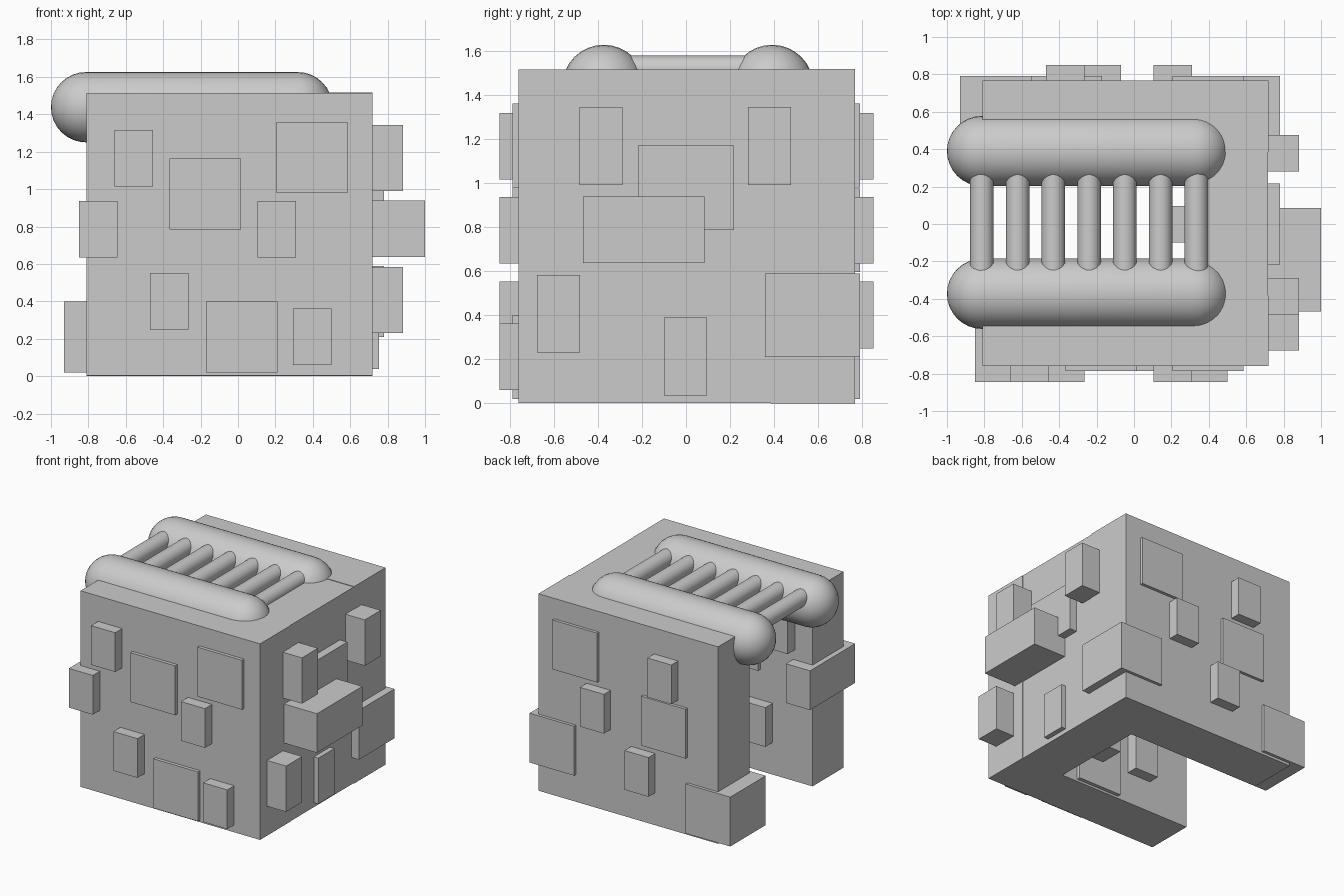
import bpy, bmesh, math
from mathutils import Vector

if "Cube" in bpy.data.objects:
    bpy.data.objects.remove(bpy.data.objects["Cube"])

stone = bpy.data.materials.new("stone_grey")
stone.diffuse_color = (0.6, 0.6, 0.6, 1)
stone.use_nodes = True
stone.node_tree.nodes["Principled BSDF"].inputs["Base Color"].default_value = stone.diffuse_color


def finish(name, bm):
    bmesh.ops.recalc_face_normals(bm, faces=bm.faces)
    me = bpy.data.meshes.new(name)
    bm.to_mesh(me)
    bm.free()
    me.materials.append(stone)
    ob = bpy.data.objects.new(name, me)
    bpy.context.collection.objects.link(ob)
    return ob


def smooth(ob):
    bpy.ops.object.select_all(action='DESELECT')
    bpy.context.view_layer.objects.active = ob
    ob.select_set(True)
    bpy.ops.object.shade_smooth_by_angle(angle=math.radians(40))


def box(name, lo, hi):
    bm = bmesh.new()
    bmesh.ops.create_cube(bm, size=1)
    lo, hi = Vector(lo), Vector(hi)
    for v in bm.verts:
        v.co = (lo + hi) / 2 + v.co * (hi - lo)
    return finish(name, bm)


def turned(name, profile, axis, centre, sides=32):
    """Lathe of (distance along axis, radius) pairs about the x or y axis."""
    bm = bmesh.new()
    pts = [Vector((a, 0, r)) if axis == 'X' else Vector((0, a, r)) for a, r in profile]
    vs = [bm.verts.new(p + Vector(centre)) for p in pts]
    es = [bm.edges.new(p) for p in zip(vs, vs[1:])]
    bmesh.ops.spin(bm, geom=vs + es, cent=centre, angle=math.tau, steps=sides,
                   axis=(1, 0, 0) if axis == 'X' else (0, 1, 0))
    bmesh.ops.remove_doubles(bm, verts=bm.verts, dist=1e-4)
    ob = finish(name, bm)
    smooth(ob)
    return ob


# Three walls, open on the -x side
box("front_wall", (-0.81, -0.76, 0.003), (0.72, -0.383, 1.513))
box("back_wall", (-0.81, 0.385, 0), (0.72, 0.767, 1.517))
box("right_wall", (0.345, -0.383, 0.003), (0.717, 0.385, 1.513))

# Stones set through the front and back walls: (left x, bottom z)
front_small = [(-0.66, 1.015), (-0.85, 0.635), (0.105, 0.635), (-0.47, 0.25), (0.295, 0.06)]
front_large = [(-0.365, 0.785), (0.205, 0.98), (-0.17, 0.02)]
back_small = [(-0.47, 1.015), (0.105, 0.635), (-0.275, 0.25)]
back_large = [(0.205, 0.98), (-0.55, 0.595), (0.40, 0.21), (-0.93, 0.02)]

for side, y, small, large in (("front", -0.57, front_small, front_large),
                              ("back", 0.574, back_small, back_large)):
    for i, (x, z) in enumerate(small):
        box(f"{side}_small_stone_{i}", (x, y - 0.275, z), (x + 0.205, y + 0.275, z + 0.302))
    for i, (x, z) in enumerate(large):
        box(f"{side}_large_stone_{i}", (x, y - 0.216, z), (x + 0.38, y + 0.216, z + 0.38))

# Stones in the right wall: (left y, bottom z, outer x)
for i, (y, z, x) in enumerate([(-0.483, 0.99, 0.883), (0.282, 0.99, 0.883),
                               (-0.675, 0.23, 0.883), (-0.1, 0.037, 0.755)]):
    box(f"right_small_stone_{i}", (x - 0.55, y, z), (x, y + 0.195, z + 0.353))
box("right_large_stone", (0.40, -0.217, 0.787), (0.78, 0.217, 1.17))
box("right_long_stone", (0.62, -0.467, 0.637), (1.0, 0.085, 0.938))

# Two rounded rails lying on the walls
R, X0, X1 = 0.188, -0.812, 0.318
arc = [(-math.cos(math.radians(a)) * R, math.sin(math.radians(a)) * R)
       for a in [90 * k / 8 for k in range(9)]]
profile = [(X0 + a, r) for a, r in arc] + [(X1 - a, r) for a, r in reversed(arc)]
for name, y in (("front_rail", -0.373), ("back_rail", 0.39)):
    turned(name, profile, 'X', (0, y, 1.438))

# Seven grate bars between the rails
for i in range(7):
    turned(f"grate_bar_{i}", [(-0.35, 0), (-0.35, 0.063), (0.35, 0.063), (0.35, 0)],
           'Y', (-0.813 + i * 0.191, 0.008, 1.514))
